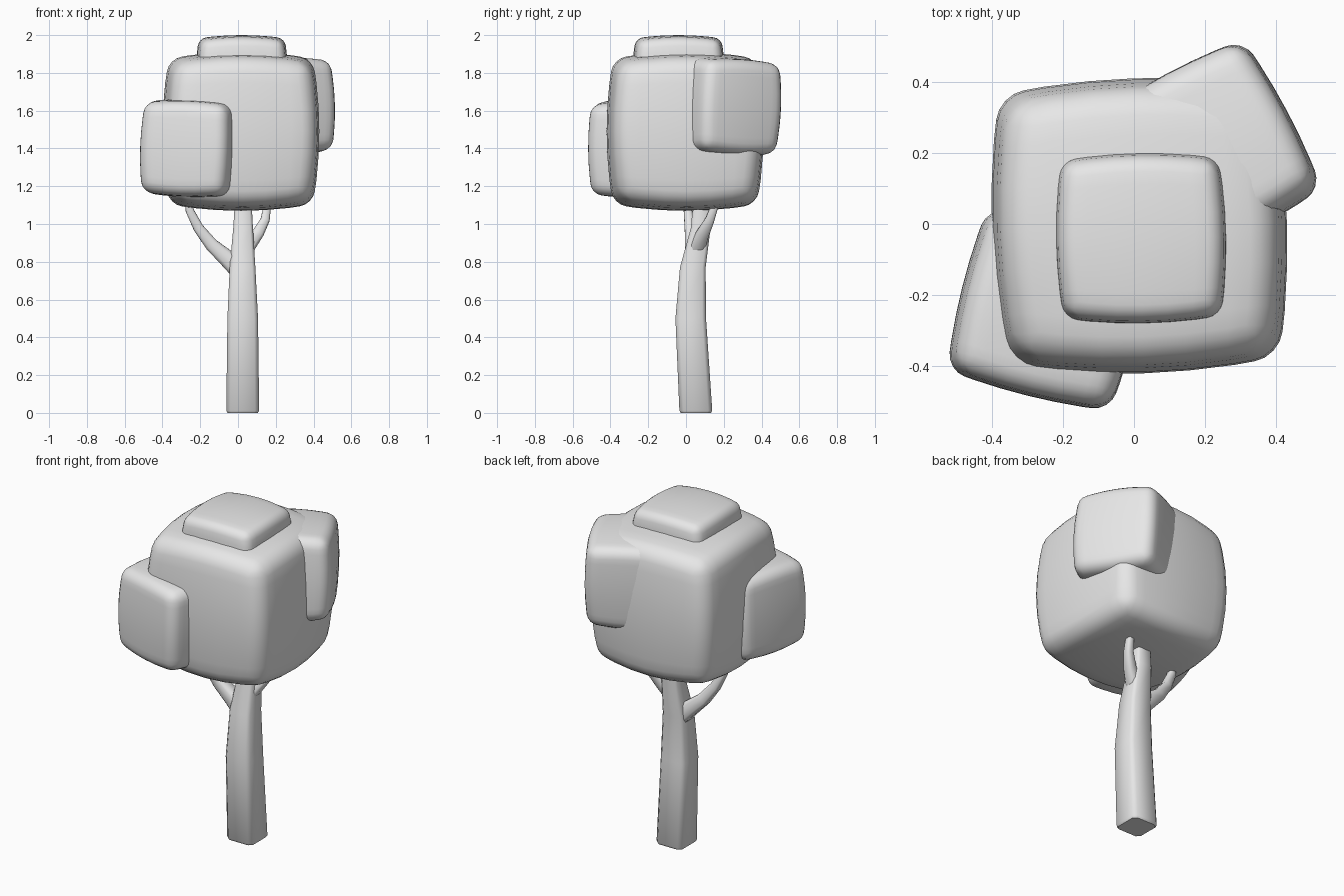
import bpy, bmesh
from math import radians
from mathutils import Vector, Euler

cube = bpy.data.objects.get("Cube")
if cube:
    bpy.data.objects.remove(cube)

# One plain grey for the whole tree
grey = bpy.data.materials.new("light_grey")
grey.use_nodes = True
colour = (0.8, 0.8, 0.8, 1)
grey.diffuse_color = colour
grey.node_tree.nodes["Principled BSDF"].inputs["Base Color"].default_value = colour


def finish(name, bm):
    """Turn a bmesh into a smooth shaded grey object."""
    bmesh.ops.recalc_face_normals(bm, faces=bm.faces)
    for face in bm.faces:
        face.smooth = True
    mesh = bpy.data.meshes.new(name)
    bm.to_mesh(mesh)
    bm.free()
    mesh.materials.append(grey)
    obj = bpy.data.objects.new(name, mesh)
    bpy.context.collection.objects.link(obj)
    return obj


def leaf_block(name, centre, half, turn=(0, 0, 0), bulge=0.08, bevel=0.07):
    """A box with bulging sides and rounded edges."""
    bm = bmesh.new()
    bmesh.ops.create_cube(bm, size=2)
    bmesh.ops.subdivide_edges(bm, edges=bm.edges[:], cuts=5, use_grid_fill=True)
    for v in bm.verts:
        sq = [c * c for c in v.co]
        total = sum(sq)
        v.co = Vector([c * h * (1 - bulge * (total - s))
                       for c, h, s in zip(v.co, half, sq)])
    obj = finish(name, bm)
    obj.location = centre
    obj.rotation_euler = Euler([radians(a) for a in turn])
    mod = obj.modifiers.new("rounded_edges", 'BEVEL')
    mod.width = bevel
    mod.segments = 4
    mod.limit_method = 'ANGLE'
    mod.angle_limit = radians(40)
    return obj


def limb(name, path, chamfer, upright=False):
    """Loft a chamfered square along (x, y, z, half width) points."""
    c = 1 - chamfer
    outline = [(1, -c), (1, c), (c, 1), (-c, 1), (-1, c), (-1, -c), (-c, -1), (c, -1)]
    points = [Vector(p[:3]) for p in path]
    bm = bmesh.new()
    rings = []
    for i, p in enumerate(points):
        along = points[min(i + 1, len(points) - 1)] - points[max(i - 1, 0)]
        along = Vector((0, 0, 1)) if upright else along.normalized()
        side = Vector((0, 1, 0)).cross(along).normalized()
        other = along.cross(side)
        w = path[i][3]
        rings.append([bm.verts.new(p + side * a * w + other * b * w) for a, b in outline])
    n = len(outline)
    for low, high in zip(rings, rings[1:]):
        for k in range(n):
            bm.faces.new((low[k], low[(k + 1) % n], high[(k + 1) % n], high[k]))
    bm.faces.new(rings[0][::-1])
    bm.faces.new(rings[-1])
    obj = finish(name, bm)
    for face in obj.data.polygons[-2:]:
        face.use_smooth = False
    return obj


# Foliage
leaf_block("main_foliage", (0.015, -0.005, 1.49), (0.415, 0.415, 0.42), (0, 0, 2))
leaf_block("top_foliage", (0.02, -0.04, 1.76), (0.245, 0.245, 0.24), (0, 0, 1), 0.07, 0.04)
leaf_block("front_right_foliage", (-0.24, -0.24, 1.4), (0.25, 0.25, 0.26), (0, 2, -14), 0.06, 0.05)
leaf_block("back_left_foliage", (0.21, 0.20, 1.62), (0.25, 0.25, 0.26), (-3, 0, 28), 0.06, 0.05)

# Trunk, leaning slightly and narrowing upwards
limb("trunk", [(0.025, 0.052, 0, 0.08), (0.025, 0.052, 0.012, 0.087),
               (0.025, 0.025, 0.5, 0.081), (0.024, 0.036, 0.77, 0.068),
               (0.027, 0.078, 0.98, 0.052), (0.028, 0.085, 1.2, 0.04)], 0.25, True)

# Branches
limb("right_branch", [(0.02, 0.04, 0.74, 0.05), (-0.06, 0.04, 0.82, 0.045),
                      (-0.14, 0.03, 0.89, 0.035), (-0.21, 0.02, 0.98, 0.027),
                      (-0.255, 0.01, 1.07, 0.022), (-0.27, 0.0, 1.2, 0.018)], 0.4)
limb("left_branch", [(0.05, 0.06, 0.88, 0.04), (0.105, 0.09, 0.95, 0.031),
                     (0.143, 0.125, 1.02, 0.024), (0.154, 0.15, 1.09, 0.02),
                     (0.155, 0.16, 1.2, 0.017)], 0.4)
